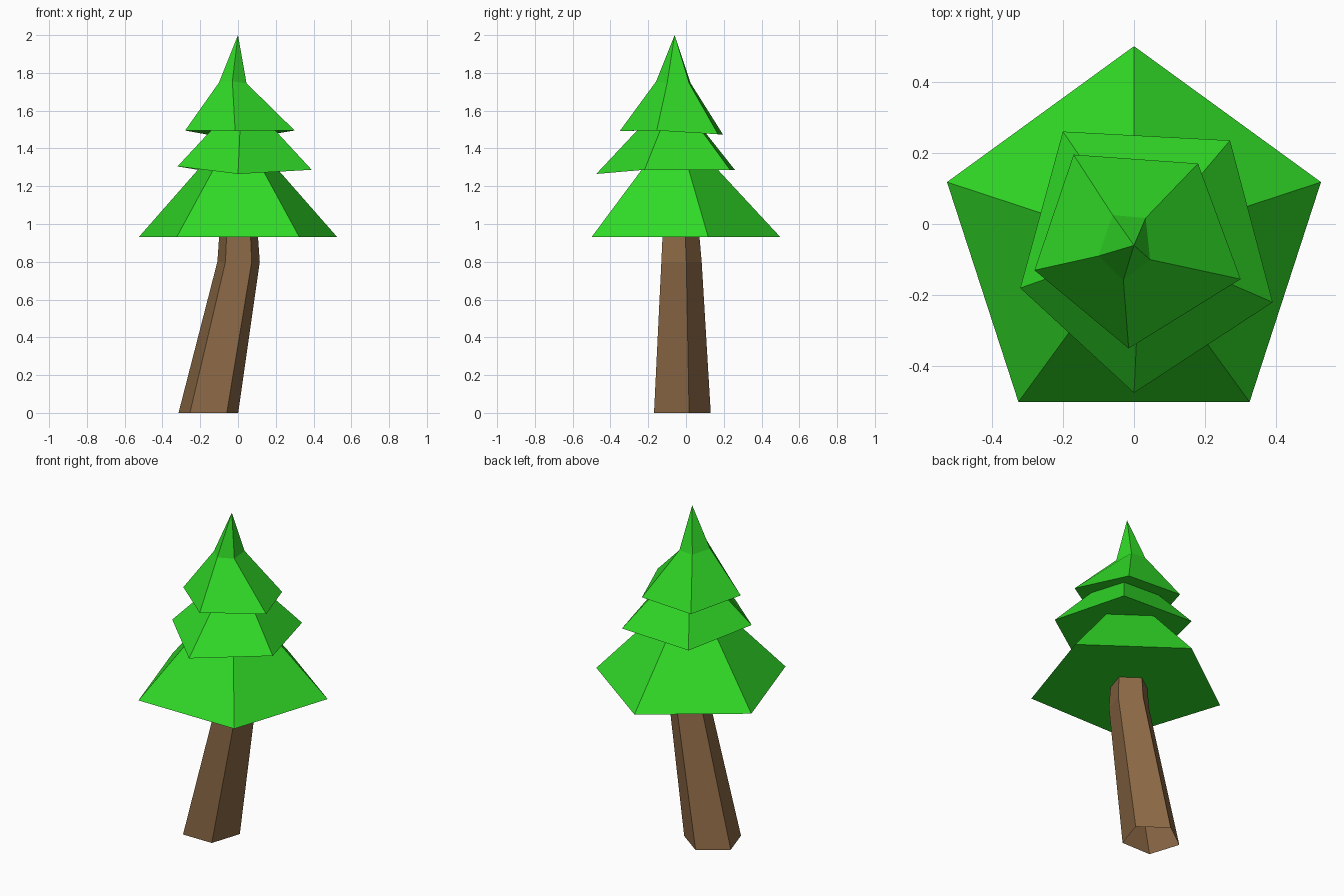
import bpy
import math

if "Cube" in bpy.data.objects:
    bpy.data.objects.remove(bpy.data.objects["Cube"])


def material(name, colour):
    mat = bpy.data.materials.new(name)
    mat.diffuse_color = (*colour, 1.0)
    mat.use_nodes = True
    mat.node_tree.nodes["Principled BSDF"].inputs["Base Color"].default_value = mat.diffuse_color
    return mat


def pentagon(cx, cy, z, radius):
    """Regular five-sided ring with one corner towards the back."""
    angles = [math.radians(90 + 72 * i) for i in range(5)]
    return [(cx + radius * math.cos(a), cy + radius * math.sin(a), z) for a in angles]


def shrink(ring, centre, factor, z):
    """Smaller copy of a ring, moved to height z."""
    return [(centre[0] + (x - centre[0]) * factor,
             centre[1] + (y - centre[1]) * factor, z) for x, y, _ in ring]


def loft(name, rings, mat, tip=None, close_base=True, close_top=True):
    """Join counter-clockwise rings into a flat-faced solid, ending in a tip if given."""
    n = len(rings[0])
    verts = [v for ring in rings for v in ring]
    faces = []
    for r in range(len(rings) - 1):
        for i in range(n):
            j = (i + 1) % n
            faces.append((r * n + i, r * n + j, (r + 1) * n + j, (r + 1) * n + i))
    last = (len(rings) - 1) * n
    if tip:
        verts.append(tip)
        faces += [(last + i, last + (i + 1) % n, len(verts) - 1) for i in range(n)]
    elif close_top:
        faces.append(tuple(range(last, last + n)))
    if close_base:
        faces.append(tuple(reversed(range(n))))
    mesh = bpy.data.meshes.new(name)
    mesh.from_pydata(verts, [], faces)
    mesh.materials.append(mat)
    mesh.update()
    obj = bpy.data.objects.new(name, mesh)
    bpy.context.collection.objects.link(obj)
    return obj


green = material("leaf green", (0.03, 0.70, 0.02))
brown = material("bark brown", (0.26, 0.14, 0.06))

# Leaning trunk with a bend near the top, open underneath
loft("trunk", [pentagon(-0.157, -0.035, 0.0, 0.166),
               pentagon(0.003, -0.035, 0.80, 0.118),
               pentagon(0.003, -0.037, 0.935, 0.108)],
     brown, close_base=False, close_top=False)

# Wide lower branches
low = pentagon(0, -0.053, 0.93, 0.553)
loft("lower_branches", [low, shrink(low, (0, -0.055), 0.39, 1.295)], green)

# Middle branches, slightly uneven
mid = [(-0.20, 0.26, 1.285), (-0.32, -0.18, 1.305), (0.0, -0.475, 1.265),
       (0.39, -0.22, 1.287), (0.27, 0.235, 1.285)]
loft("middle_branches", [mid, shrink(mid, (0.02, -0.06), 0.48, 1.495)], green)

# Upper branches narrowing to a steep point
top = [(-0.17, 0.195, 1.475), (-0.28, -0.13, 1.495), (-0.015, -0.35, 1.493),
       (0.30, -0.155, 1.495), (0.18, 0.17, 1.475)]
neck = [(-0.06, 0.025, 1.745), (-0.10, -0.09, 1.75), (-0.03, -0.158, 1.755),
        (0.045, -0.10, 1.745), (0.033, 0.017, 1.745)]
loft("upper_branches", [top, neck], green, tip=(0.0, -0.06, 2.0))
